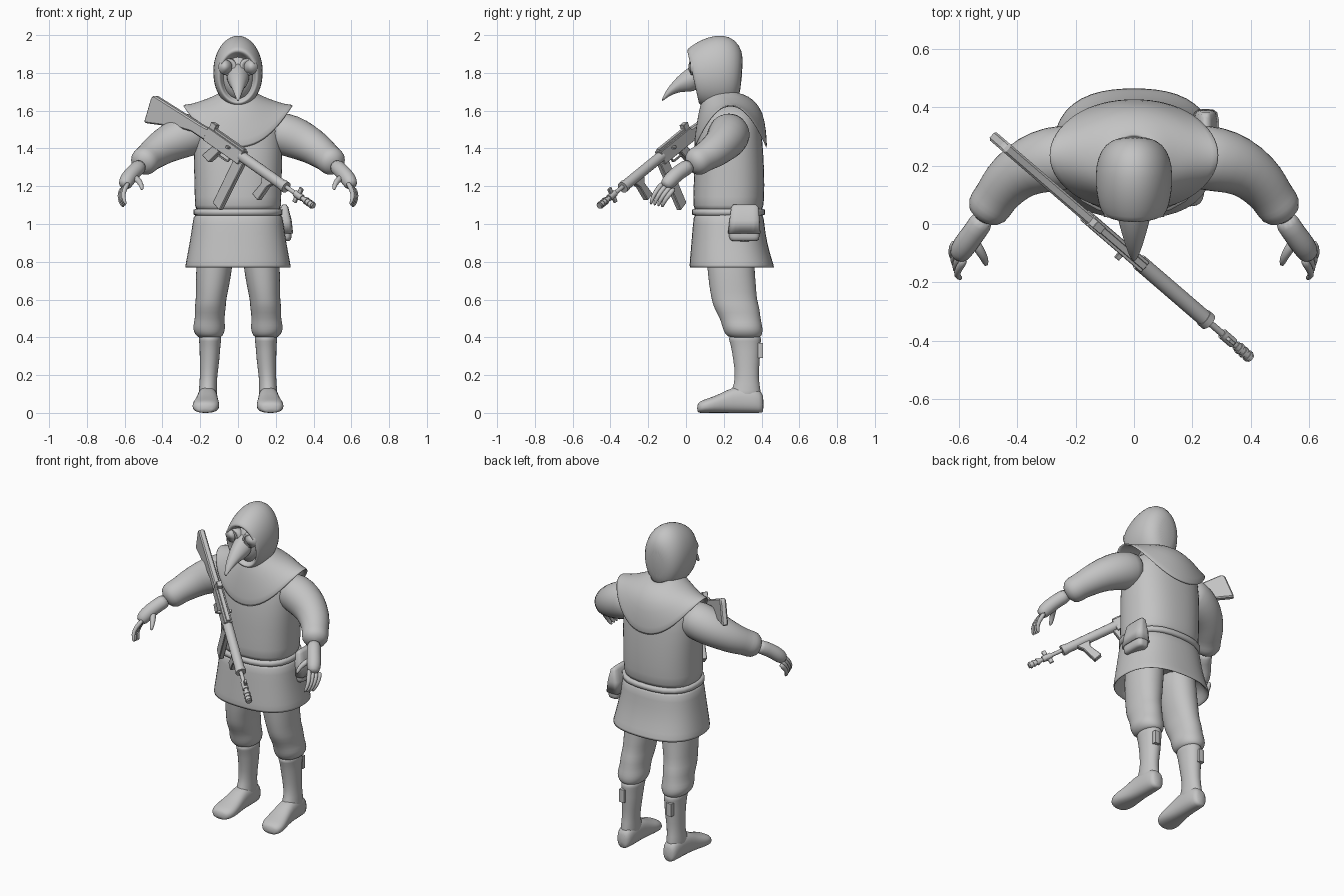
import bpy, bmesh
from math import sin, cos, pi
from mathutils import Vector

if "Cube" in bpy.data.objects:
    bpy.data.objects.remove(bpy.data.objects["Cube"])

grey = bpy.data.materials.new("plain_grey")
grey.use_nodes = True
grey.diffuse_color = (0.55, 0.55, 0.55, 1)
grey.node_tree.nodes["Principled BSDF"].inputs["Base Color"].default_value = (0.55, 0.55, 0.55, 1)


def finish(name, bm, smooth=True, subsurf=0, bevel=0, thick=0):
    bmesh.ops.recalc_face_normals(bm, faces=bm.faces[:])
    mesh = bpy.data.meshes.new(name)
    bm.to_mesh(mesh)
    bm.free()
    mesh.materials.append(grey)
    for p in mesh.polygons:
        p.use_smooth = smooth
    ob = bpy.data.objects.new(name, mesh)
    bpy.context.collection.objects.link(ob)
    if thick:
        mod = ob.modifiers.new("thickness", "SOLIDIFY")
        mod.thickness = thick
    if subsurf:
        mod = ob.modifiers.new("smooth", "SUBSURF")
        mod.levels = mod.render_levels = subsurf
    if bevel:
        mod = ob.modifiers.new("bevel", "BEVEL")
        mod.width = bevel
    return ob


def loft(name, rings, caps=True, **kw):
    """Skin a list of equal-sized closed rings."""
    bm = bmesh.new()
    rows = [[bm.verts.new(p) for p in r] for r in rings]
    n = len(rows[0])
    for a, b in zip(rows, rows[1:]):
        for i in range(n):
            j = (i + 1) % n
            bm.faces.new((a[i], a[j], b[j], b[i]))
    if caps:
        bm.faces.new(rows[0])
        bm.faces.new(rows[-1])
    return finish(name, bm, **kw)


def unit(n, p=2):
    """Unit superellipse points."""
    pts = []
    for i in range(n):
        c, s = cos(2 * pi * i / n), sin(2 * pi * i / n)
        r = (abs(c) ** p + abs(s) ** p) ** (-1 / p)
        pts.append((c * r, s * r))
    return pts


def flat_ring(z, cx, hx, y0, y1, p=2, n=24):
    """Horizontal ring spanning y0..y1."""
    return [(cx + hx * c, (y0 + y1) / 2 + (y1 - y0) / 2 * s, z) for c, s in unit(n, p)]


def tube(name, path, n=12, **kw):
    """Round tube through (x, y, z, radius) stations."""
    pts = [Vector(q[:3]) for q in path]
    rings = []
    for i, q in enumerate(path):
        t = (pts[min(i + 1, len(pts) - 1)] - pts[max(i - 1, 0)]).normalized()
        u = t.cross(Vector((0, 0, 1))).normalized()
        v = t.cross(u)
        rings.append([pts[i] + (u * c + v * s) * q[3] for c, s in unit(n)])
    return loft(name, rings, **kw)


def ball(name, centre, size, **kw):
    bm = bmesh.new()
    bmesh.ops.create_uvsphere(bm, u_segments=24, v_segments=16, radius=1)
    bmesh.ops.scale(bm, vec=size, verts=bm.verts)
    bmesh.ops.translate(bm, vec=centre, verts=bm.verts)
    return finish(name, bm, **kw)


# Tunic, belt and skirt
loft("tunic", [flat_ring(z, 0, hx, a, b, 2.5) for z, hx, a, b in [
    (1.06, .222, .05, .40), (1.085, .23, .035, .412), (1.2, .23, .04, .417), (1.35, .236, .045, .412),
    (1.5, .235, .065, .40), (1.58, .2, .09, .38), (1.65, .1, .13, .32)]], subsurf=1)
loft("belt", [flat_ring(z, 0, .222 + o, .045 - o, .405 + o, 2.5) for z, o in
              [(1.045, 0), (1.05, .014), (1.075, .014), (1.08, 0)]])
loft("skirt", [flat_ring(z, 0, hx, a, b, 2.6) for z, hx, a, b in [
    (1.06, .225, .05, .40), (1.045, .236, .04, .412), (.95, .248, .032, .42), (.85, .266, .024, .442),
    (.77, .282, .016, .47), (.764, .278, .022, .465), (.80, .255, .05, .43), (.9, .23, .08, .38)]], subsurf=1)


# Shoulder cape: hem is high on the shoulders and dips front and back
def cape_ring(hx, y0, y1, z_side, z_mid):
    return [(x, y, z_mid + (z_side - z_mid) * abs(x / hx) ** 2.2)
            for x, y, _ in flat_ring(0, 0, hx, y0, y1, 2.1, 32)]


loft("shoulder_cape", [cape_ring(*r) for r in [
    (.075, .10, .30, 1.71, 1.69), (.13, .085, .36, 1.675, 1.66), (.19, .065, .41, 1.655, 1.59),
    (.25, .05, .425, 1.635, 1.49), (.293, .04, .432, 1.635, 1.40)]],
    caps=False, thick=.012, subsurf=1)


# Hood: tilted upright rings from the opening to the back of the head
def hood_ring(hw, top, bottom, y_top, y_bottom):
    mid, half = (top + bottom) / 2, (top - bottom) / 2
    return [(hw * c, y_bottom + (y_top - y_bottom) * (s + 1) / 2, mid + half * s)
            for c, s in unit(28)]


loft("hood", [hood_ring(*r) for r in [
    (.078, 1.88, 1.67, .10, .11), (.088, 1.90, 1.652, .025, .075), (.10, 1.918, 1.64, 0, .065),
    (.115, 1.935, 1.63, .015, .075), (.13, 1.978, 1.615, .08, .12), (.134, 2.002, 1.61, .16, .18),
    (.126, 1.997, 1.62, .23, .225), (.10, 1.95, 1.64, .285, .265), (.05, 1.88, 1.70, .305, .29)]],
    subsurf=1)

# Mask with curved beak and round goggles
ball("mask_face", (0, .12, 1.785), (.088, .085, .13))
loft("mask_beak", [[(hw * c, y + .1 * hh * s, z + hh * s) for c, s in unit(16, 1.7)]
                   for y, z, hw, hh in [
    (.08, 1.79, .07, .09), (.02, 1.768, .058, .07), (-.03, 1.75, .044, .052),
    (-.075, 1.717, .03, .036), (-.105, 1.688, .018, .024), (-.128, 1.655, .006, .01)]], subsurf=1)

for side, sx in (("left", 1), ("right", -1)):
    # Goggles
    tube(side + "_goggle_rim", [(sx * x, y, 1.832, r) for x, y, r in
         [(.04, .09, .045), (.06, .035, .045), (.063, .025, .041), (.06, .03, .034)]], n=24)
    ball(side + "_goggle_lens", (sx * .06, .037, 1.832), (.034, .014, .034))

    # Sleeve, with a puffed cuff
    tube(side + "_sleeve", [(sx * x, y, z, r) for x, y, z, r in [
        (.17, .23, 1.49, .10), (.24, .23, 1.48, .116), (.32, .215, 1.45, .112), (.39, .185, 1.415, .097),
        (.445, .135, 1.375, .087), (.475, .09, 1.35, .076), (.49, .07, 1.337, .079),
        (.515, .03, 1.315, .072), (.525, .012, 1.306, .058), (.515, .03, 1.315, .045)]], n=16, subsurf=1)

    # Hand: wrist and palm, four curled fingers and a thumb
    tube(side + "_palm", [(sx * x, y, z, r) for x, y, z, r in [
        (.51, .03, 1.315, .045), (.545, -.025, 1.283, .041), (.572, -.06, 1.255, .043),
        (.594, -.092, 1.222, .042), (.603, -.115, 1.195, .03)]], subsurf=1)
    for i, name in enumerate(("index", "middle", "ring", "little")):
        o = i * .02
        tube(f"{side}_{name}_finger", [(sx * x, y, z, r) for x, y, z, r in [
            (.578 + o * .6, -.118 + o, 1.222 - o * .5, .016), (.604 + o * .4, -.155 + o, 1.18 - o * .5, .0145),
            (.610 + o * .2, -.178 + o, 1.14 - o * .4, .013), (.592 + o * .2, -.188 + o, 1.10 - o * .2, .009)]],
            n=8, subsurf=1)
    tube(side + "_thumb", [(sx * x, y, z, r) for x, y, z, r in [
        (.555, -.05, 1.25, .022), (.53, -.09, 1.235, .018), (.512, -.12, 1.21, .015),
        (.507, -.143, 1.178, .009)]], n=8, subsurf=1)

    # Baggy trouser leg
    loft(side + "_trouser_leg", [flat_ring(z, sx * cx, hx, a, b, 2.2, 20) for z, cx, hx, a, b in [
        (.95, .11, .10, .09, .37), (.78, .125, .097, .112, .36), (.68, .134, .09, .12, .372),
        (.60, .143, .08, .135, .375), (.56, .147, .084, .145, .39), (.50, .15, .077, .18, .395),
        (.46, .153, .086, .19, .405), (.43, .153, .083, .2, .407), (.405, .15, .068, .215, .40),
        (.395, .15, .05, .25, .38)]], subsurf=1)

    # Tall boot: shaft, collar and foot
    loft(side + "_boot_shaft", [flat_ring(z, sx * cx, hx, a, b, 2.1, 20) for z, cx, hx, a, b in [
        (.42, .148, .055, .235, .39), (.39, .148, .062, .222, .40), (.372, .148, .056, .235, .395),
        (.28, .15, .053, .25, .392), (.19, .156, .045, .262, .383), (.12, .16, .048, .245, .395),
        (.05, .16, .055, .2, .405)]], subsurf=1)
    loft(side + "_boot_foot", [[(sx * (cx + hw * c), y, top / 2 * (1 + s)) for c, s in unit(16, 2.8)]
                               for y, cx, hw, top in [
        (.412, .16, .03, .09), (.39, .16, .047, .125), (.33, .16, .052, .14), (.25, .162, .054, .14),
        (.18, .165, .063, .10), (.12, .17, .074, .078), (.08, .173, .066, .065), (.058, .175, .04, .048)]],
        subsurf=1)
    # Strap buckle behind the boot
    loft(side + "_boot_buckle", [flat_ring(z, sx * .165, .018, .38, .408, 8, 8) for z in (.29, .37)],
         smooth=False)

# Hip pouch with an overhanging flap
loft("hip_pouch", [flat_ring(z, .245, hx, a, b, 5) for z, hx, a, b in [
    (.908, .02, .25, .37), (.914, .038, .23, .388), (.95, .041, .225, .39), (1.02, .032, .235, .385),
    (1.095, .012, .245, .378)]], subsurf=1)
loft("pouch_flap", [flat_ring(z, .246, hx, a, b, 5) for z, hx, a, b in [
    (.955, .04, .23, .385), (.95, .046, .222, .394), (1.02, .038, .23, .39), (1.09, .02, .24, .383),
    (1.102, .01, .25, .37)]])

# Rifle frame: t runs back from the muzzle, h runs down from the bore
MUZZLE = Vector((.40, -.46, 1.095))
BACK = Vector((-.67, .577, .47)).normalized()
SIDE = BACK.cross(Vector((0, 0, 1))).normalized()
DOWN = -SIDE.cross(BACK)
if DOWN.z > 0:
    DOWN = -DOWN


def gun(t, h, s=0):
    return MUZZLE + BACK * t + DOWN * h + SIDE * s


def gun_plate(name, outline, width, bevel=.004):
    loft(name, [[gun(t, h, s) for t, h in outline] for s in (-width / 2, width / 2)],
         smooth=False, bevel=bevel)


def gun_box(name, t0, t1, h0, h1, width):
    gun_plate(name, [(t0, h0), (t1, h0), (t1, h1), (t0, h1)], width, .002)


def gun_rod(name, t0, t1, r, h=0):
    ob = tube(name, [(*gun(t0, h), r), (*gun(t1, h), r)], n=16)
    ob.data.polygons[-1].use_smooth = ob.data.polygons[-2].use_smooth = False


gun_rod("rifle_barrel", .01, .6, .0115)
gun_rod("rifle_flash_hider", 0, .075, .016)
for i in range(3):
    gun_rod(f"rifle_flash_ring_{i + 1}", .008 + i * .022, .018 + i * .022, .02)
gun_box("rifle_front_sight", .105, .13, -.045, .02, .014)
gun_box("rifle_bayonet_lug", .115, .14, .01, .045, .012)
gun_rod("rifle_gas_block", .09, .145, .018)
gun_rod("rifle_handguard", .225, .57, .028, .003)
gun_rod("rifle_handguard_collar", .215, .24, .031, .003)
gun_box("rifle_receiver", .555, .83, -.03, .045, .046)
gun_box("rifle_top_rail", .56, .80, -.042, -.025, .024)
gun_box("rifle_rear_sight", .79, .83, -.064, -.025, .03)
gun_box("rifle_charging_handle", .64, .66, -.012, 0, .085)
gun_plate("rifle_stock", [(.80, -.024), (.9, -.015), (1.25, 0), (1.262, .02), (1.245, .16), (1.225, .155),
                          (1.02, .072), (.93, .048), (.80, .045)], .036, .007)
gun_plate("rifle_magazine", [(.53, .03), (.60, .03), (.622, .31), (.56, .325)], .03)
gun_plate("rifle_foregrip", [(.295, .02), (.385, .02), (.37, .06), (.40, .138), (.348, .152), (.325, .06)], .034)
gun_plate("rifle_pistol_grip", [(.70, .04), (.76, .04), (.805, .122), (.745, .135)], .034)
gun_plate("rifle_trigger_guard", [(.625, .04), (.635, .04), (.645, .07), (.72, .07), (.72, .078), (.64, .078)], .012, .001)
